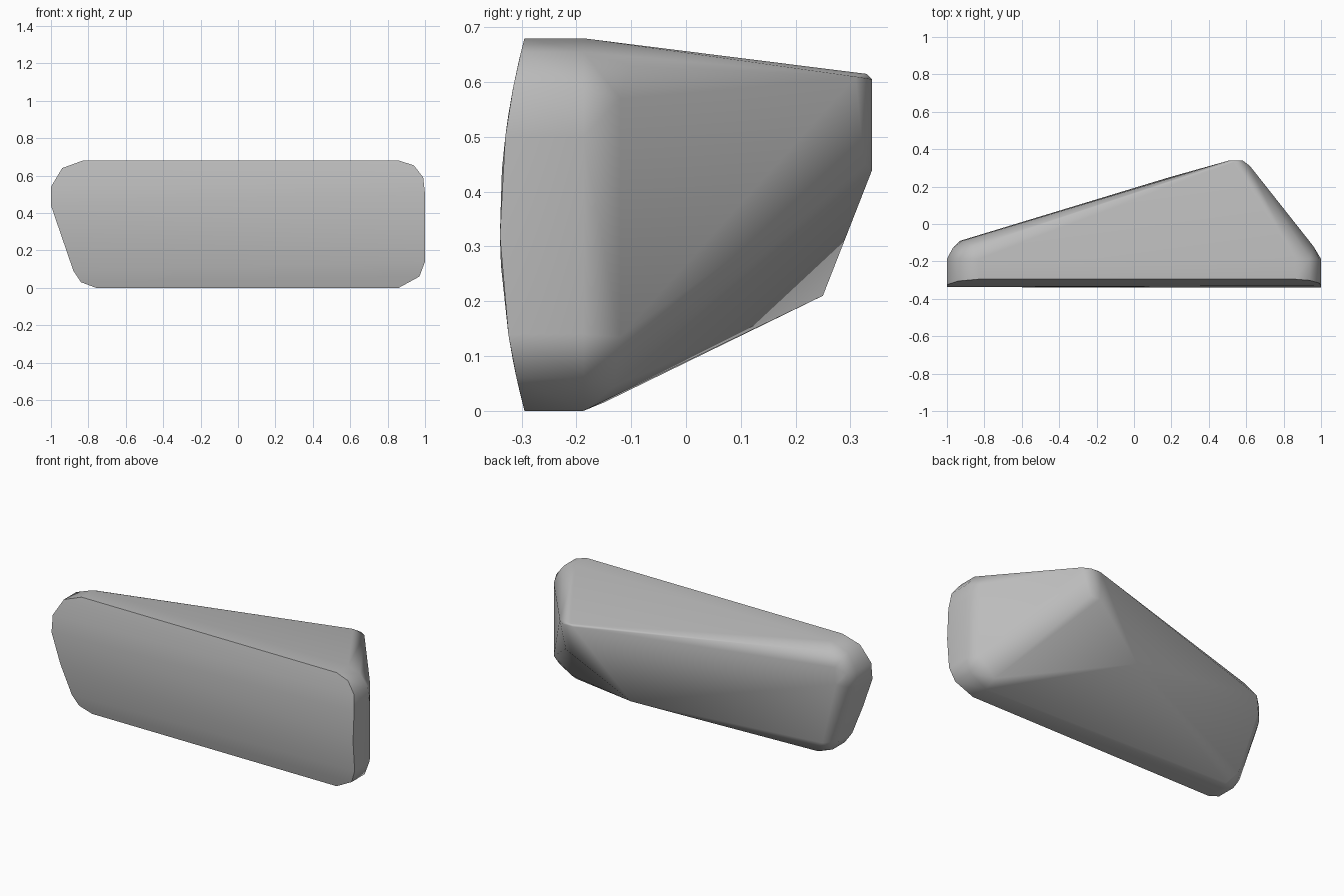
import bpy, bmesh

old = bpy.data.objects.get("Cube")
if old:
    bpy.data.objects.remove(old)

# Rounded outline of the broad front slab (x, z)
outline = [(-0.83, 0.68), (0.86, 0.68), (0.94, 0.655), (0.99, 0.59), (1, 0.5),
           (1, 0.32), (1, 0.14), (0.97, 0.06), (0.86, 0), (-0.76, 0), (-0.84, 0.03),
           (-0.88, 0.09), (-0.94, 0.265), (-1, 0.44), (-1, 0.54), (-0.94, 0.64)]


def bowed(z):
    return -0.34 + 0.045 * ((z - 0.34) / 0.34) ** 2


points = [(x, bowed(z), z) for x, z in outline]        # bowed front rim
points += [(x, -0.187, z) for x, z in outline]         # straight rim behind it

# Soft shoulder behind the slab
points += [(0.96, -0.12, 0.135), (0.96, -0.12, 0.57), (0.9, -0.1, 0.63),
           (0.85, -0.13, 0.045), (-0.76, -0.15, 0.015), (-0.82, -0.12, 0.09),
           (-0.97, -0.13, 0.46), (-0.97, -0.13, 0.54), (-0.93, -0.09, 0.48),
           (-0.92, -0.09, 0.58), (-0.86, -0.12, 0.645)]

# Off-centre back ridge and the keel point below it
points += [(0.51, 0.34, 0.605), (0.58, 0.34, 0.605), (0.53, 0.33, 0.615),
           (0.62, 0.31, 0.61), (0.52, 0.34, 0.44), (0.57, 0.325, 0.45),
           (0.19, 0.25, 0.21)]

bm = bmesh.new()
for p in points:
    bm.verts.new(p)
hull = bmesh.ops.convex_hull(bm, input=bm.verts)
inner = [v for v in set(hull["geom_interior"] + hull["geom_unused"])
         if isinstance(v, bmesh.types.BMVert)]
bmesh.ops.delete(bm, geom=inner, context="VERTS")
bmesh.ops.dissolve_limit(bm, angle_limit=0.02, verts=bm.verts, edges=bm.edges)
bmesh.ops.recalc_face_normals(bm, faces=bm.faces)

mesh = bpy.data.meshes.new("boulder")
bm.to_mesh(mesh)
bm.free()
boulder = bpy.data.objects.new("boulder", mesh)
bpy.context.collection.objects.link(boulder)

# Plain grey stone
stone = bpy.data.materials.new("grey stone")
stone.use_nodes = True
grey = (0.5, 0.5, 0.5, 1)
stone.diffuse_color = grey
stone.node_tree.nodes["Principled BSDF"].inputs["Base Color"].default_value = grey
mesh.materials.append(stone)

# Smooth shoulders with crisp main edges
bpy.ops.object.select_all(action="DESELECT")
boulder.select_set(True)
bpy.context.view_layer.objects.active = boulder
bpy.ops.object.shade_smooth_by_angle(angle=0.9)
weighted = boulder.modifiers.new("even shading", "WEIGHTED_NORMAL")
weighted.keep_sharp = True
